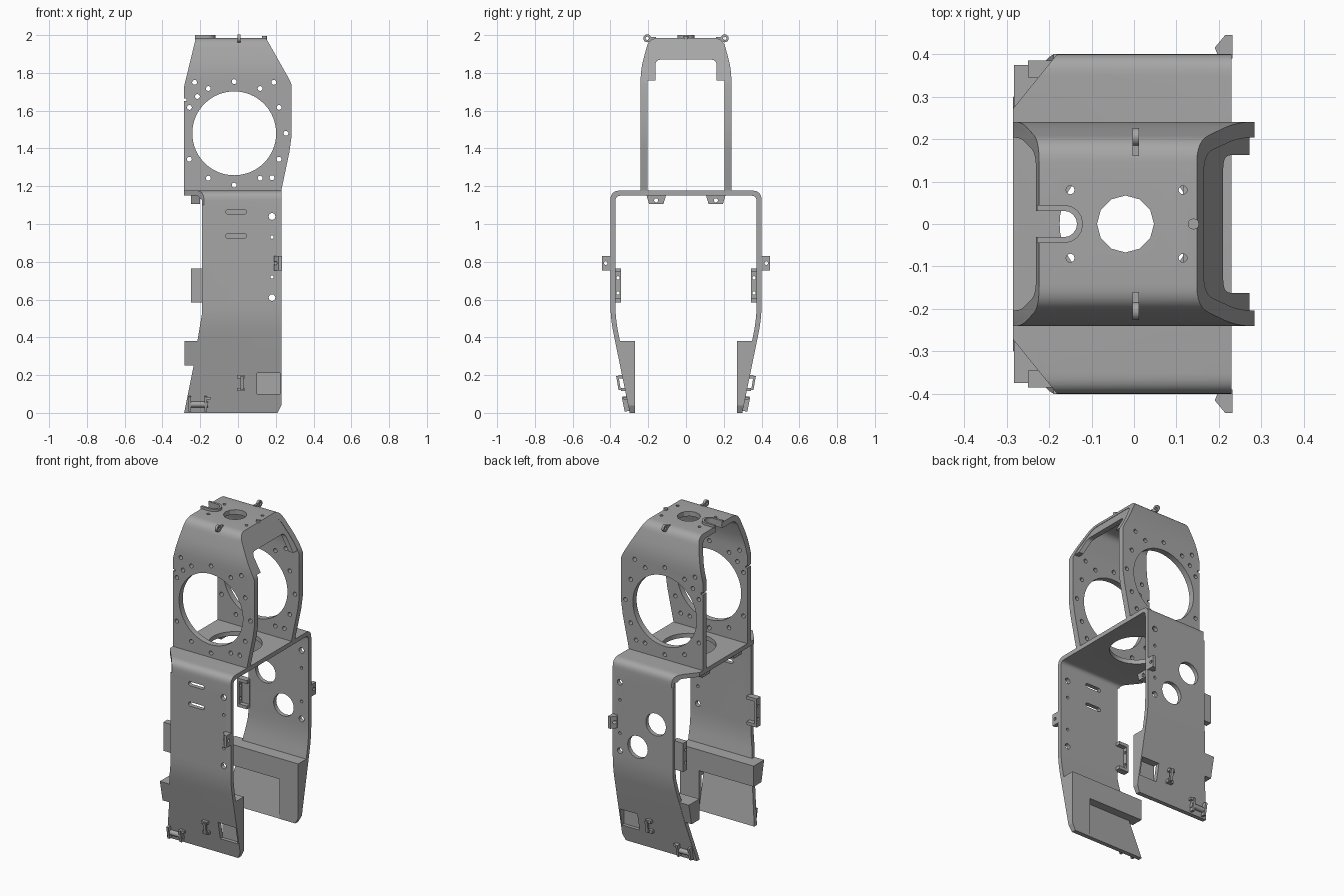
import bpy, bmesh, math
from mathutils import Vector

if "Cube" in bpy.data.objects:
    bpy.data.objects.remove(bpy.data.objects["Cube"])

grey = bpy.data.materials.new("machined_grey")
grey.use_nodes = True
grey.diffuse_color = (0.38, 0.38, 0.38, 1)
grey.node_tree.nodes["Principled BSDF"].inputs["Base Color"].default_value = grey.diffuse_color


def prism(name, axis, pts, lo, hi):
    """Extrude a 2D outline along an axis: x takes (y,z), y takes (x,z), z takes (x,y)."""
    bm = bmesh.new()
    place = {"x": lambda p, d: (d, p[0], p[1]),
             "y": lambda p, d: (p[0], d, p[1]),
             "z": lambda p, d: (p[0], p[1], d)}[axis]
    a = [bm.verts.new(place(p, lo)) for p in pts]
    b = [bm.verts.new(place(p, hi)) for p in pts]
    bm.faces.new(a)
    bm.faces.new(b[::-1])
    for i in range(len(pts)):
        j = (i + 1) % len(pts)
        bm.faces.new((a[i], b[i], b[j], a[j]))
    bmesh.ops.recalc_face_normals(bm, faces=bm.faces)
    mesh = bpy.data.meshes.new(name)
    bm.to_mesh(mesh)
    bm.free()
    mesh.materials.append(grey)
    ob = bpy.data.objects.new(name, mesh)
    bpy.context.collection.objects.link(ob)
    return ob


def box(name, x, y, z):
    y = sorted(y)
    return prism(name, "z", [(x[0], y[0]), (x[1], y[0]), (x[1], y[1]), (x[0], y[1])], *z)


def circle(u, v, r, n=16):
    return [(u + r * math.cos(math.tau * i / n), v + r * math.sin(math.tau * i / n))
            for i in range(n)]


def slot(u, v, half, r):
    arc = [math.pi * (i / 8 - 0.5) for i in range(9)]
    right = [(u + half + r * math.cos(t), v + r * math.sin(t)) for t in arc]
    return right + [(2 * u - p, 2 * v - q) for p, q in right]


def rounded(corners, steps=6):
    """Outline with each (u, v, radius) corner replaced by a smooth bend."""
    out = []
    for i, (u, v, r) in enumerate(corners):
        p = Vector((u, v))
        if not r:
            out.append((u, v))
            continue
        a = p + (Vector(corners[i - 1][:2]) - p).normalized() * r
        b = p + (Vector(corners[(i + 1) % len(corners)][:2]) - p).normalized() * r
        for k in range(steps + 1):
            t = k / steps
            out.append(tuple(a * (1 - t) ** 2 + p * 2 * t * (1 - t) + b * t * t))
    return out


def symmetric(half):
    return half + [(-u, v, r) for u, v, r in reversed(half)]


def mirrored(pts, s):
    return [(s * u, v) for u, v in pts]


def carve(target, tool, op="DIFFERENCE"):
    mod = target.modifiers.new("carve", "BOOLEAN")
    mod.operation, mod.object, mod.solver = op, tool, "EXACT"
    bpy.context.view_layer.objects.active = target
    bpy.ops.object.modifier_apply(modifier=mod.name)
    bpy.data.objects.remove(tool)


def drill(target, axis, pts, lo, hi):
    carve(target, prism("cutter", axis, pts, lo, hi))


# Upper frame: bent arch trimmed to its front outline
upper_out = rounded(symmetric([(0.24, 1.17, 0), (0.24, 1.82, 0.06), (0.195, 1.985, 0.05)]))
upper_in = rounded(symmetric([(0.203, 1.1, 0), (0.203, 1.81, 0.05), (0.165, 1.955, 0.04)]))
upper = prism("upper_frame", "x", upper_out, -0.3, 0.3)
drill(upper, "x", upper_in, -0.4, 0.4)
upper_side = [(-0.285, 1.1), (0.215, 1.1), (0.232, 1.19), (0.272, 1.38), (0.283, 1.46),
              (0.283, 1.74), (0.272, 1.765), (0.145, 1.99), (-0.222, 1.99), (-0.285, 1.73)]
carve(upper, prism("cutter", "y", upper_side, -0.5, 0.5), "INTERSECT")
CX, CZ = -0.02, 1.48
drill(upper, "y", circle(CX, CZ, 0.222, 64), -0.5, 0.5)
bolts = [(CX + 0.274 * math.cos(math.radians(30 * k)), CZ + 0.274 * math.sin(math.radians(30 * k)))
         for k in range(12) if k != 6]
bolts += [(-0.23, 1.75), (0.19, 1.75), (0.18, 1.245), (-0.215, 1.675)]
for u, v in bolts:
    drill(upper, "y", circle(u, v, 0.013, 12), -0.5, 0.5)
carve(upper, box("cutter", (-0.3, -0.272), (-0.5, 0.5), (1.652, 1.664)))
drill(upper, "z", circle(CX, 0, 0.067, 12), 1.9, 2.1)
for x in (-0.15, 0.115):
    for y in (-0.08, 0.08):
        drill(upper, "z", circle(x, y, 0.01, 12), 1.9, 2.1)
drill(upper, "z", slot(-0.22, 0, 0.055, 0.031), 1.9, 2.1)

# Sloping end flange with a notch
flange = prism("end_flange", "y", [(0.148, 1.98), (0.272, 1.76), (0.24, 1.76), (0.115, 1.98)], -0.205, 0.205)
carve(flange, prism("cutter", "x", upper_out, -0.5, 0.5), "INTERSECT")
drill(flange, "x", rounded(symmetric([(0.162, 1.6, 0), (0.162, 1.87, 0.03)])), 0, 0.5)

# Lower frame: wide arch with legs bending inward
lower_out = rounded(symmetric([(0.298, 0, 0), (0.4, 0.5, 0.08), (0.4, 1.177, 0.05)]))
lower_in = rounded(symmetric([(0.251, -0.1, 0), (0.374, 0.5, 0.08), (0.374, 1.15, 0.03)]))
lower = prism("lower_frame", "x", lower_out, -0.3, 0.3)
drill(lower, "x", lower_in, -0.4, 0.4)
lower_side = [(0.23, 1.3), (0.23, 0.04), (0.205, -0.01), (-0.287, -0.01), (-0.235, 0.25),
              (-0.215, 0.38), (-0.19, 0.53), (-0.19, 1.13), (-0.285, 1.145), (-0.285, 1.3)]
carve(lower, prism("cutter", "y", lower_side, -0.5, 0.5), "INTERSECT")
for s in (-1, 1):
    drill(lower, "z", [(-0.32, s * 0.228), (-0.32, s * 0.45), (-0.14, s * 0.45)], 1.1, 1.3)
    carve(lower, box("cutter", (0.1, 0.222), (s * 0.297, s * 0.5), (0.1, 0.21)))
drill(lower, "z", circle(CX, 0, 0.155, 48), 1.1, 1.3)
for z, r in ((1.04, 0.018), (0.61, 0.018), (0.93, 0.009), (0.72, 0.009)):
    drill(lower, "y", circle(0.18, z, r, 12), -0.5, 0.5)
for z in (1.065, 0.937):
    drill(lower, "y", slot(-0.01, z, 0.042, 0.013), -0.5, 0)
for x, z in ((-0.07, 0.84), (0.056, 0.665)):
    drill(lower, "y", circle(x, z, 0.07, 32), 0, 0.5)

# Fittings on both legs
for s, side in ((-1, "front"), (1, "back")):
    prism(side + "_rail", "x",
          mirrored([(0.27, 0.25), (0.27, 0.38), (0.374, 0.38), (0.347, 0.25)], s), -0.282, 0.23)
    wedge = prism(side + "_wedge", "x",
                  mirrored([(0.27, 0), (0.27, 0.26), (0.335, 0.26), (0.285, 0)], s), 0.1, 0.23)
    carve(wedge, prism("cutter", "y", lower_side, -0.5, 0.5), "INTERSECT")
    carve(wedge, box("cutter", (0.1, 0.222), (s * 0.297, s * 0.5), (0.1, 0.21)))

    # Outer ear with a bolt hole
    ear = prism(side + "_ear", "z", [(0.2, s * 0.39), (0.232, s * 0.39), (0.232, s * 0.445),
                                     (0.215, s * 0.445), (0.19, s * 0.415)], 0.755, 0.83)
    drill(ear, "x", circle(s * 0.425, 0.793, 0.01, 12), 0, 0.5)

    # Edge bracket along the open side
    bracket = box(side + "_edge_bracket", (-0.25, -0.18), (s * 0.345, s * 0.385), (0.585, 0.765))
    carve(bracket, box("cutter", (-0.235, -0.1), (s * 0.3, s * 0.373), (0.605, 0.745)))
    for z in (0.635, 0.715):
        drill(bracket, "x", circle(s * 0.36, z, 0.009, 12), -0.5, 0)

    # Hanging lug under the roof
    lug = prism(side + "_roof_lug", "x",
                mirrored([(0.105, 1.155), (0.12, 1.105), (0.195, 1.105), (0.21, 1.155)], s), -0.25, -0.2)
    drill(lug, "x", circle(s * 0.158, 1.125, 0.011, 12), -0.5, 0)

    # Upright clip
    prism(side + "_clip_bar", "x", mirrored([(0.345, 0.12), (0.357, 0.12), (0.37, 0.195), (0.357, 0.195)], s),
          0.012, 0.03)
    for z in (0.115, 0.182):
        box(side + "_clip_foot", (-0.005, 0.034), (s * (0.285 + 0.2 * z), s * (0.322 + 0.2 * z)), (z, z + 0.018))

    # Bottom hinge pin and its lug
    prism(side + "_hinge_pin", "x", circle(s * 0.313, 0.045, 0.016, 16), -0.262, -0.16)
    for x in (-0.262, -0.178):
        prism(side + "_hinge_lug", "x",
              mirrored([(0.29, 0.01), (0.325, 0.008), (0.34, 0.085), (0.305, 0.09)], s), x, x + 0.014)
    box(side + "_hinge_stop", (-0.178, -0.145), (s * 0.3, s * 0.332), (0.07, 0.085))

    # Lifting eye on the top edge
    eye = prism(side + "_lifting_eye", "x", mirrored(
        circle(0.205, 1.983, 0.021, 20), s), -0.003, 0.012)
    drill(eye, "x", circle(s * 0.205, 1.983, 0.009, 12), -0.1, 0.1)
    box(side + "_lifting_eye_base", (-0.003, 0.012), (s * 0.16, s * 0.192), (1.955, 1.99))

# Top guide loop and pin
loop = prism("guide_loop", "z", slot(-0.225, 0, 0.06, 0.045), 1.978, 2.0)
drill(loop, "z", slot(-0.225, 0, 0.06, 0.031), 1.9, 2.1)
carve(loop, box("cutter", (-0.4, -0.228), (-0.1, 0.1), (1.9, 2.1)))
prism("top_pin", "z", circle(0.14, 0, 0.013, 12), 1.95, 1.995)

# Smooth bends, crisp edges
for ob in bpy.context.scene.objects:
    ob.select_set(ob.type == "MESH")
bpy.context.view_layer.objects.active = upper
bpy.ops.object.shade_smooth_by_angle(angle=math.radians(25))
